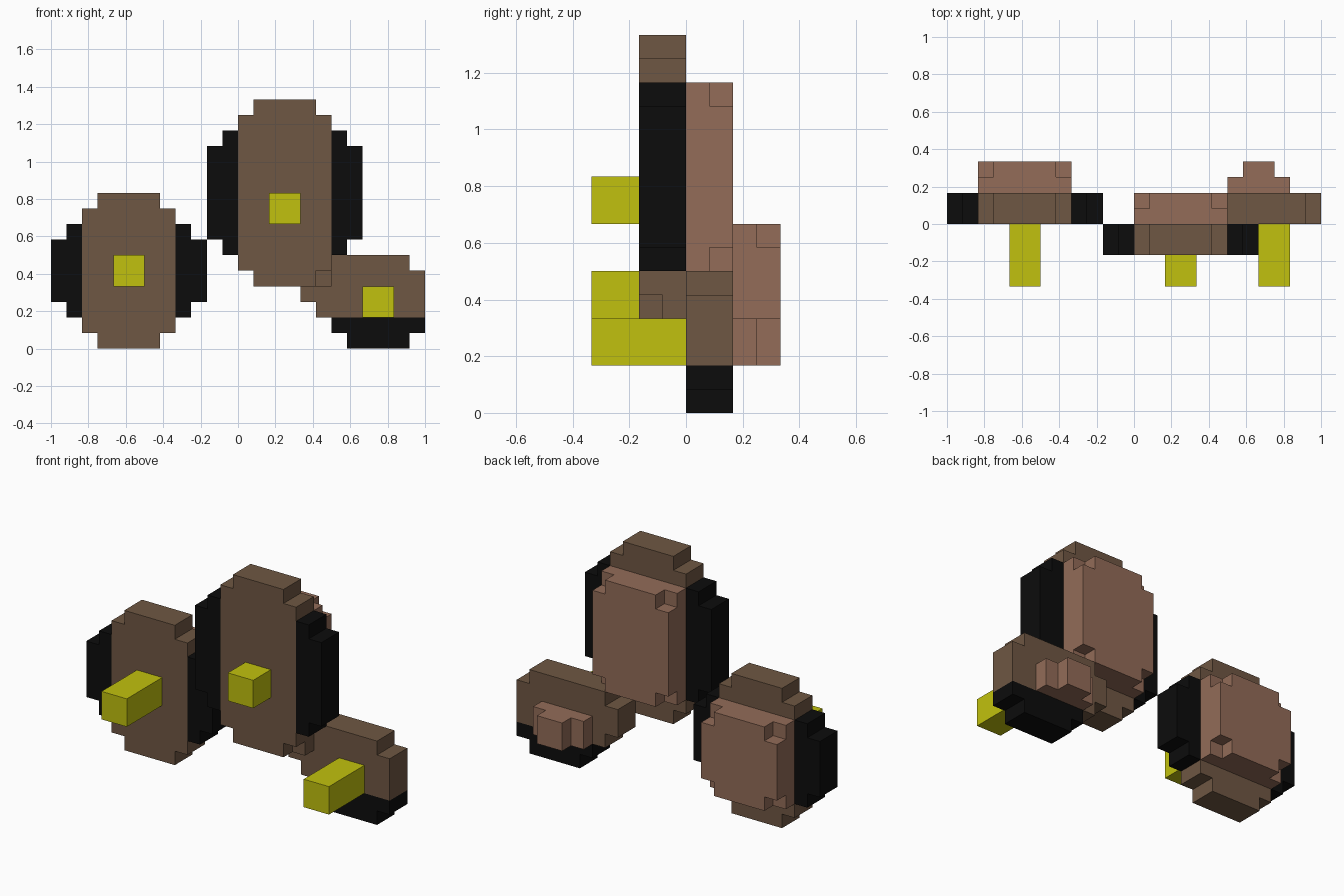
import bpy
import bmesh

if "Cube" in bpy.data.objects:
    bpy.data.objects.remove(bpy.data.objects["Cube"], do_unlink=True)

U = 1 / 12  # size of one block


def material(name, rgb):
    linear = [((c / 255 + 0.055) / 1.055) ** 2.4 if c > 10 else c / 255 / 12.92 for c in rgb]
    mat = bpy.data.materials.new(name)
    mat.use_nodes = True
    mat.diffuse_color = (*linear, 1)
    mat.node_tree.nodes["Principled BSDF"].inputs["Base Color"].default_value = (*linear, 1)
    return mat


BROWN = material("shell brown", (111, 87, 67))
PINK = material("dusty pink", (147, 108, 88))
BLACK = material("wing black", (12, 12, 12))
YELLOW = material("stub yellow", (193, 193, 14))


def slab(name, columns, y0, y1, mat):
    """Stepped outline from columns (x0, x1, z0, z1), extruded from y0 to y1, in blocks."""
    path = [p for a, b, low, _ in columns for p in ((a, low), (b, low))]
    path += [p for a, b, _, top in reversed(columns) for p in ((b, top), (a, top))]
    path = [p for i, p in enumerate(path) if p != path[i - 1]]
    bm = bmesh.new()
    face = bm.faces.new([bm.verts.new((x * U, y0 * U, z * U)) for x, z in path])
    new = bmesh.ops.extrude_face_region(bm, geom=[face])["geom"]
    bmesh.ops.translate(bm, vec=(0, (y1 - y0) * U, 0),
                        verts=[g for g in new if isinstance(g, bmesh.types.BMVert)])
    bmesh.ops.recalc_face_normals(bm, faces=bm.faces)
    mesh = bpy.data.meshes.new(name)
    bm.to_mesh(mesh)
    bm.free()
    mesh.materials.append(mat)
    obj = bpy.data.objects.new(name, mesh)
    bpy.context.collection.objects.link(obj)
    return obj


def notched(x0, x1, z0, z1):
    """Rectangle with one block missing at each corner."""
    return [(x0, x0 + 1, z0 + 1, z1 - 1), (x0 + 1, x1 - 1, z0, z1), (x1 - 1, x1, z0 + 1, z1 - 1)]


def upright_pod(name, x, z, height, y, stub_length):
    """Oval body with a wing on each side, a back pad and a front stub."""
    x0, x1, top, mid = x, x + 6, z + height, z + height // 2
    slab(name + "_body", notched(x0, x1, z, top), y, y + 2, BROWN)
    low, high = z + 2, top - 2
    slab(name + "_right_wing", [(x0 - 2, x0 - 1, low + 1, high - 1), (x0 - 1, x0, low, high)],
         y, y + 2, BLACK)
    slab(name + "_left_wing", [(x1, x1 + 1, low, high), (x1 + 1, x1 + 2, low + 1, high - 1)],
         y, y + 2, BLACK)
    slab(name + "_back_pad", [(x0, x1, low, high)], y + 2, y + 3, PINK)
    slab(name + "_back_pad_cap", notched(x0, x1, low, high), y + 3, y + 4, PINK)
    stub_z = mid - 1 if height == 10 else mid - 2
    slab(name + "_stub", [(x0 + 2, x0 + 4, stub_z, stub_z + 2)], y - stub_length, y, YELLOW)


# The two upright pods
upright_pod("right_pod", -10, 0, 10, 0, 4)
upright_pod("tall_pod", 0, 4, 12, -2, 2)

# The low pod lying on its side
slab("low_pod_body", [(4, 5, 3, 5), (5, 11, 2, 6), (11, 12, 2, 5)], 0, 2, BROWN)
slab("low_pod_link", [(5, 6, 4, 5)], -1, 0, BROWN)
slab("low_pod_wing", [(6, 7, 1, 2), (7, 11, 0, 2), (11, 12, 1, 2)], 0, 2, BLACK)
slab("low_pod_back_pad", [(6, 10, 2, 4)], 2, 3, PINK)
slab("low_pod_back_pad_cap", [(7, 9, 2, 4)], 3, 4, PINK)
slab("low_pod_stub", [(8, 10, 2, 4)], -4, 0, YELLOW)
